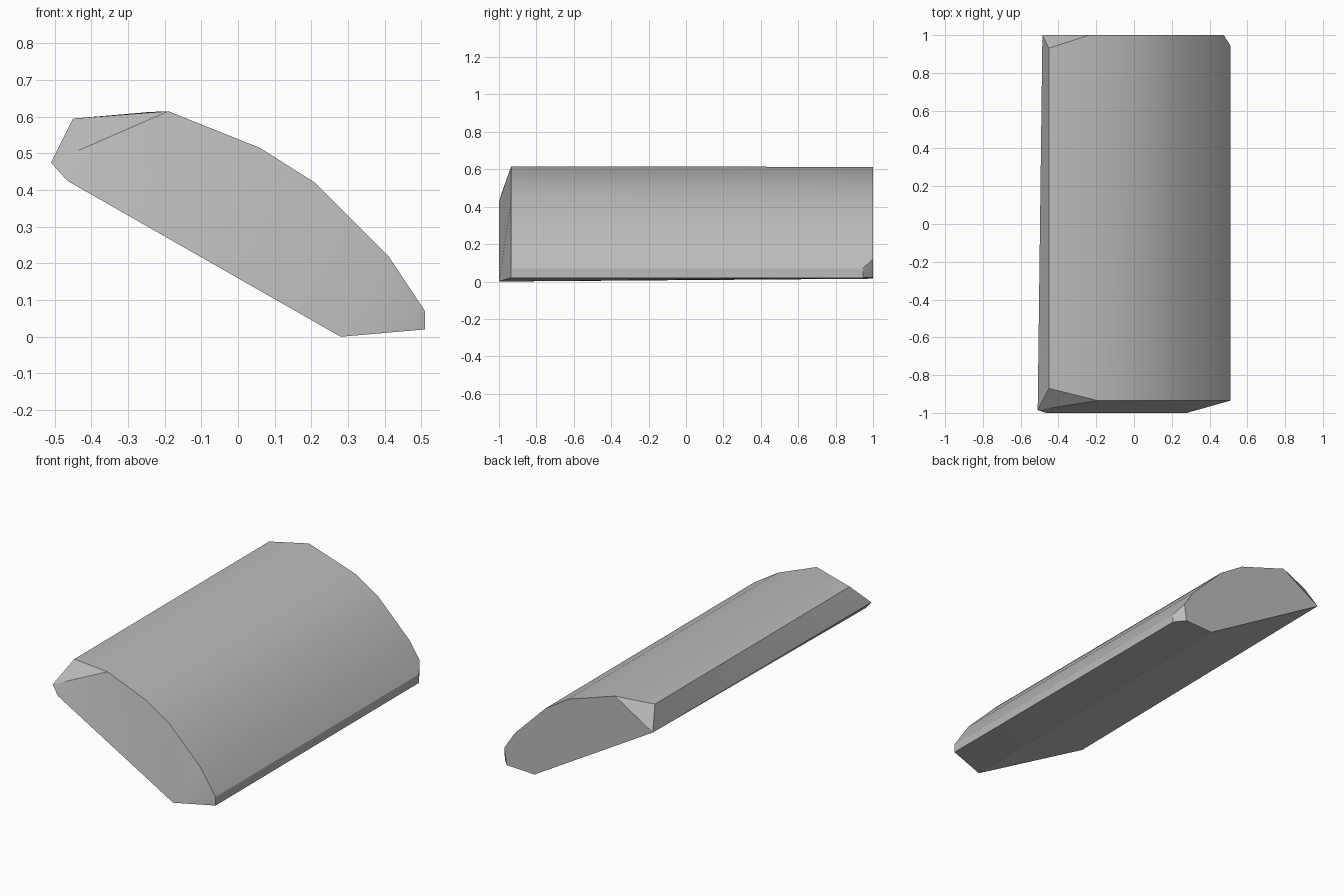
import bpy
import bmesh
import math

cube = bpy.data.objects.get("Cube")
if cube:
    bpy.data.objects.remove(cube, do_unlink=True)

# Plain grey stone
stone = bpy.data.materials.new("stone grey")
stone.use_nodes = True
grey = (0.5, 0.5, 0.5, 1)
stone.diffuse_color = grey
stone.node_tree.nodes["Principled BSDF"].inputs["Base Color"].default_value = grey

# Curved back of the slab, shared by both ends (x, z)
crown = [(0.06, 0.515), (0.21, 0.42), (0.41, 0.22)]

# Front end: slanted face with a chipped upper corner
front = [(x, -0.935, z) for x, z in crown]
front += [(-0.19, -0.935, 0.615), (0.51, -0.935, 0.07), (0.51, -0.935, 0.02),
          (0.28, -1, 0), (-0.465, -1, 0.425),
          (-0.51, -0.985, 0.475), (-0.45, -0.87, 0.595)]

# Back end: upright face with two chipped corners
back = [(x, 1, z) for x, z in crown]
back += [(-0.24, 1, 0.613), (-0.45, 0.93, 0.595), (-0.485, 1, 0.465),
         (0.28, 1, 0.015), (0.46, 1, 0.022), (0.475, 1, 0.12),
         (0.51, 0.945, 0.07), (0.51, 0.945, 0.02)]

# Wrap both ends into one solid slab
bm = bmesh.new()
for co in front + back:
    bm.verts.new(co)
bmesh.ops.convex_hull(bm, input=bm.verts)
bmesh.ops.dissolve_limit(bm, angle_limit=math.radians(1),
                         verts=bm.verts, edges=bm.edges)
bmesh.ops.recalc_face_normals(bm, faces=bm.faces)
mesh = bpy.data.meshes.new("stone_slab")
bm.to_mesh(mesh)
bm.free()
mesh.materials.append(stone)

slab = bpy.data.objects.new("stone_slab", mesh)
bpy.context.collection.objects.link(slab)
bpy.ops.object.select_all(action="DESELECT")
slab.select_set(True)
bpy.context.view_layer.objects.active = slab
bpy.ops.object.shade_smooth_by_angle(angle=math.radians(30))
